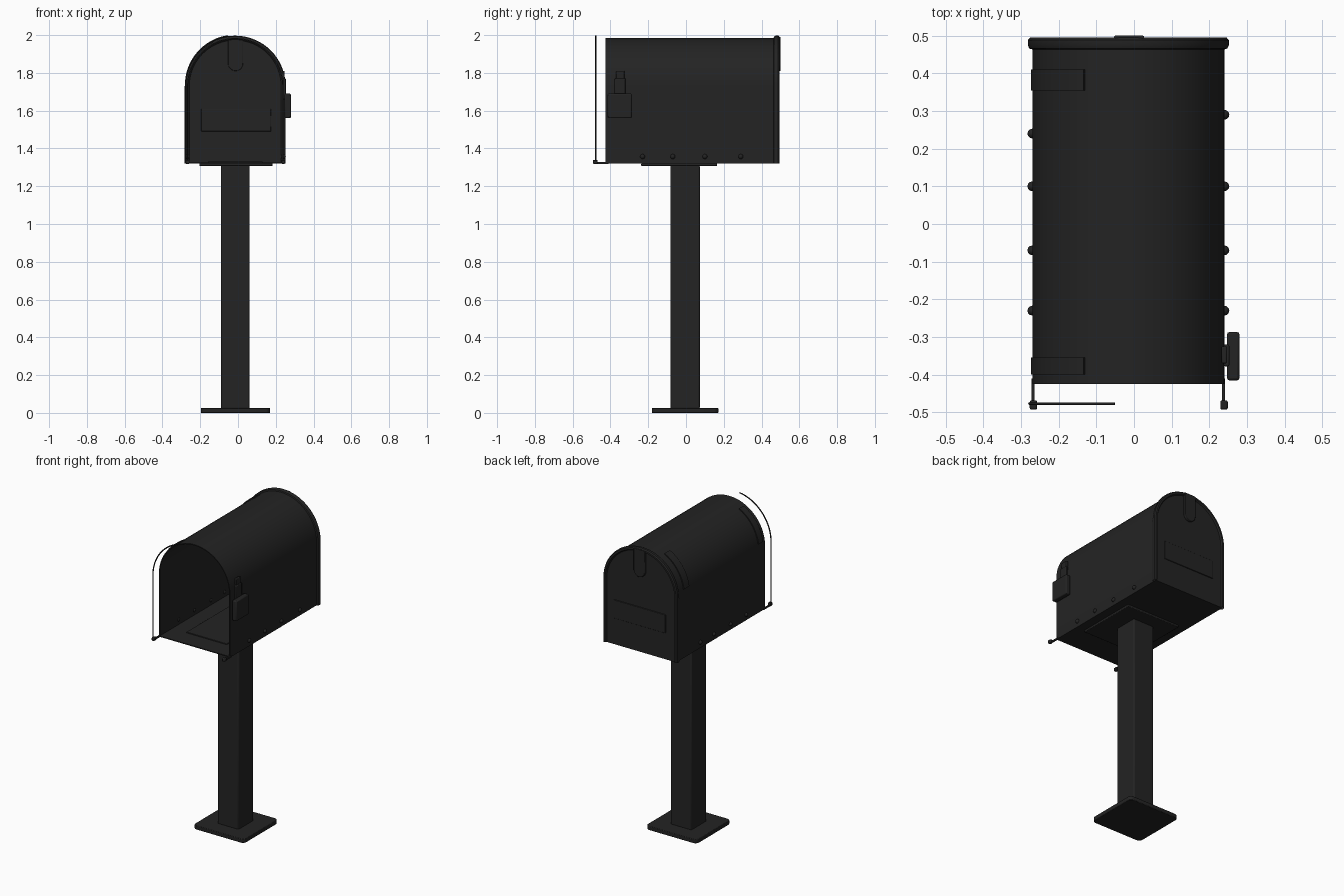
import bpy, bmesh, math
from mathutils import Vector

if "Cube" in bpy.data.objects:
    bpy.data.objects.remove(bpy.data.objects["Cube"], do_unlink=True)

CX, FLOOR, SPRING = -0.015, 1.32, 1.73      # box centre line, floor and arch spring heights
FRONT, BACK = -0.425, 0.49

black = bpy.data.materials.new("black paint")
black.use_nodes = True
tone = (0.017, 0.017, 0.017, 1)
black.diffuse_color = tone
black.node_tree.nodes["Principled BSDF"].inputs["Base Color"].default_value = tone


def finish(name, bm, bevel=0.0):
    bmesh.ops.recalc_face_normals(bm, faces=bm.faces)
    mesh = bpy.data.meshes.new(name)
    bm.to_mesh(mesh)
    bm.free()
    ob = bpy.data.objects.new(name, mesh)
    bpy.context.collection.objects.link(ob)
    mesh.materials.append(black)
    if bevel:
        mod = ob.modifiers.new("soft edges", 'BEVEL')
        mod.width, mod.segments = bevel, 2
    bpy.ops.object.select_all(action='DESELECT')
    ob.select_set(True)
    bpy.context.view_layer.objects.active = ob
    bpy.ops.object.shade_smooth_by_angle(angle=math.radians(35))
    return ob


def box(name, x, y, z, bevel=0.0):
    bm = bmesh.new()
    bmesh.ops.create_cube(bm, size=1)
    for v in bm.verts:
        v.co = [lo + (c + 0.5) * (hi - lo) for c, (lo, hi) in zip(v.co, (x, y, z))]
    return finish(name, bm, bevel)


def prism(name, outline, y0, y1, bevel=0.0):
    """Extrude an x, z outline along y."""
    bm = bmesh.new()
    face = bm.faces.new([bm.verts.new((x, y0, z)) for x, z in outline])
    moved = bmesh.ops.extrude_face_region(bm, geom=[face])["geom"]
    bmesh.ops.translate(bm, vec=(0, y1 - y0, 0),
                        verts=[v for v in moved if isinstance(v, bmesh.types.BMVert)])
    return finish(name, bm, bevel)


def loft(name, rings, closed_ring=True, closed_loft=False):
    """Skin a list of rings of 3D points."""
    bm = bmesh.new()
    rows = [[bm.verts.new(p) for p in ring] for ring in rings]
    if closed_loft:
        rows.append(rows[0])
    n = len(rows[0])
    for a, b in zip(rows, rows[1:]):
        for i in range(n if closed_ring else n - 1):
            j = (i + 1) % n
            bm.faces.new((a[i], a[j], b[j], b[i]))
    return finish(name, bm)


def arc(r, start, end, n=32):
    steps = [math.radians(start + (end - start) * i / n) for i in range(n + 1)]
    return [(CX + r * math.cos(a), SPRING + r * math.sin(a)) for a in steps]


def arch(r, bottom=FLOOR):
    return [(CX + r, bottom)] + arc(r, 0, 180) + [(CX - r, bottom)]


def at(outline, y):
    return [(x, y, z) for x, z in outline]


# Hollow box, open at the front
outer, inner = arch(0.255), arch(0.249, FLOOR + 0.006)
loft("box_shell", [at(outer, FRONT), at(outer, BACK - 0.01),
                   at(inner, BACK - 0.01), at(inner, FRONT)], closed_loft=True)

# Back panel with its rolled rim
prism("back_panel", arch(0.25), BACK - 0.014, BACK - 0.004)
loft("back_rim", [at(arch(r), y) for r, y in
                  ((0.253, 0.463), (0.263, 0.466), (0.267, 0.475), (0.267, 0.488),
                   (0.261, 0.495), (0.25, 0.495), (0.243, 0.485), (0.243, 0.475))],
     closed_ring=False, closed_loft=True)
prism("back_label_plate", [(-0.195, 1.49), (0.175, 1.49), (0.175, 1.61), (-0.195, 1.61)],
      0.472, 0.491, 0.003)

# Rounded pull tongue at the top of the back panel
tongue = [(0.027, 1.99), (-0.053, 1.99)]
tongue += [(-0.013 + 0.04 * math.cos(a), 1.85 + 0.04 * math.sin(a))
           for a in [math.pi + math.pi * i / 10 for i in range(11)]]
prism("pull_tongue", tongue, 0.471, 0.5, 0.003)

# Roof clips hugging the curved right shoulder
for label, y0, y1 in (("front", -0.4, -0.355), ("rear", 0.355, 0.41)):
    low, high = arc(0.252, 117, 172, 10), arc(0.261, 117, 172, 10)
    prism(label + "_roof_clip", low + high[::-1], y0, y1)

# Rivets along both lower sides
for side, label, ys in ((1, "left", (-0.23, -0.07, 0.1, 0.29)),
                        (-1, "right", (-0.23, -0.07, 0.1, 0.24))):
    for i, y in enumerate(ys):
        bm = bmesh.new()
        bmesh.ops.create_uvsphere(bm, u_segments=12, v_segments=8, radius=0.013)
        bmesh.ops.translate(bm, verts=bm.verts, vec=(CX + side * 0.255, y, 1.357))
        finish(f"{label}_rivet_{i + 1}", bm)

# Signal flag and its arm
box("flag_plate", (0.247, 0.28), (-0.415, -0.287), (1.56, 1.69), 0.006)
box("flag_arm", (0.238, 0.253), (-0.378, -0.32), (1.66, 1.77), 0.004)
box("flag_arm_tip", (0.232, 0.247), (-0.37, -0.325), (1.76, 1.81), 0.004)

# Hinge tabs reaching forward at the floor
for side, label in ((1, "left"), (-1, "right")):
    x = CX + side * 0.253
    box(label + "_hinge_tab", (x - 0.004, x + 0.004), (-0.49, -0.41), (1.318, 1.328))
    box(label + "_hinge_knob", (x - 0.009, x + 0.011), (-0.493, -0.468), (1.318, 1.34), 0.005)

# Thin half arch of door edging standing in front of the opening
curve = bpy.data.curves.new("door_edging", 'CURVE')
curve.dimensions = '3D'
curve.bevel_depth, curve.bevel_resolution = 0.004, 1
path = [(CX - 0.262, FLOOR)] + arc(0.262, 180, 98, 18)
spline = curve.splines.new('POLY')
spline.points.add(len(path) - 1)
for p, (x, z) in zip(spline.points, path):
    p.co = (x, -0.477, z + 0.006, 1)
curve.materials.append(black)
bpy.context.collection.objects.link(bpy.data.objects.new("door_edging", curve))

# Post, mounting plates and foot
box("floor_plate", (-0.16, 0.13), (-0.3, 0.2), (1.324, 1.332), 0.002)
box("mounting_plate", (-0.205, 0.183), (-0.237, 0.165), (1.307, 1.322), 0.004)
box("post", (-0.09, 0.062), (-0.083, 0.073), (0.02, 1.312), 0.008)


def rounded_plate(name, cx, cy, half_x, half_y, r, z0, z1):
    bm = bmesh.new()
    ring = []
    for k in range(4):
        sx, sy = (1, -1, -1, 1)[k], (1, 1, -1, -1)[k]
        for i in range(6):
            a = math.pi / 2 * (k + i / 5)
            ring.append(bm.verts.new((cx + sx * (half_x - r) + r * math.cos(a),
                                      cy + sy * (half_y - r) + r * math.sin(a), z0)))
    face = bm.faces.new(ring)
    moved = bmesh.ops.extrude_face_region(bm, geom=[face])["geom"]
    bmesh.ops.translate(bm, vec=Vector((0, 0, z1 - z0)),
                        verts=[v for v in moved if isinstance(v, bmesh.types.BMVert)])
    return finish(name, bm, 0.003)


rounded_plate("foot_plate", -0.013, -0.005, 0.183, 0.176, 0.025, 0, 0.026)
